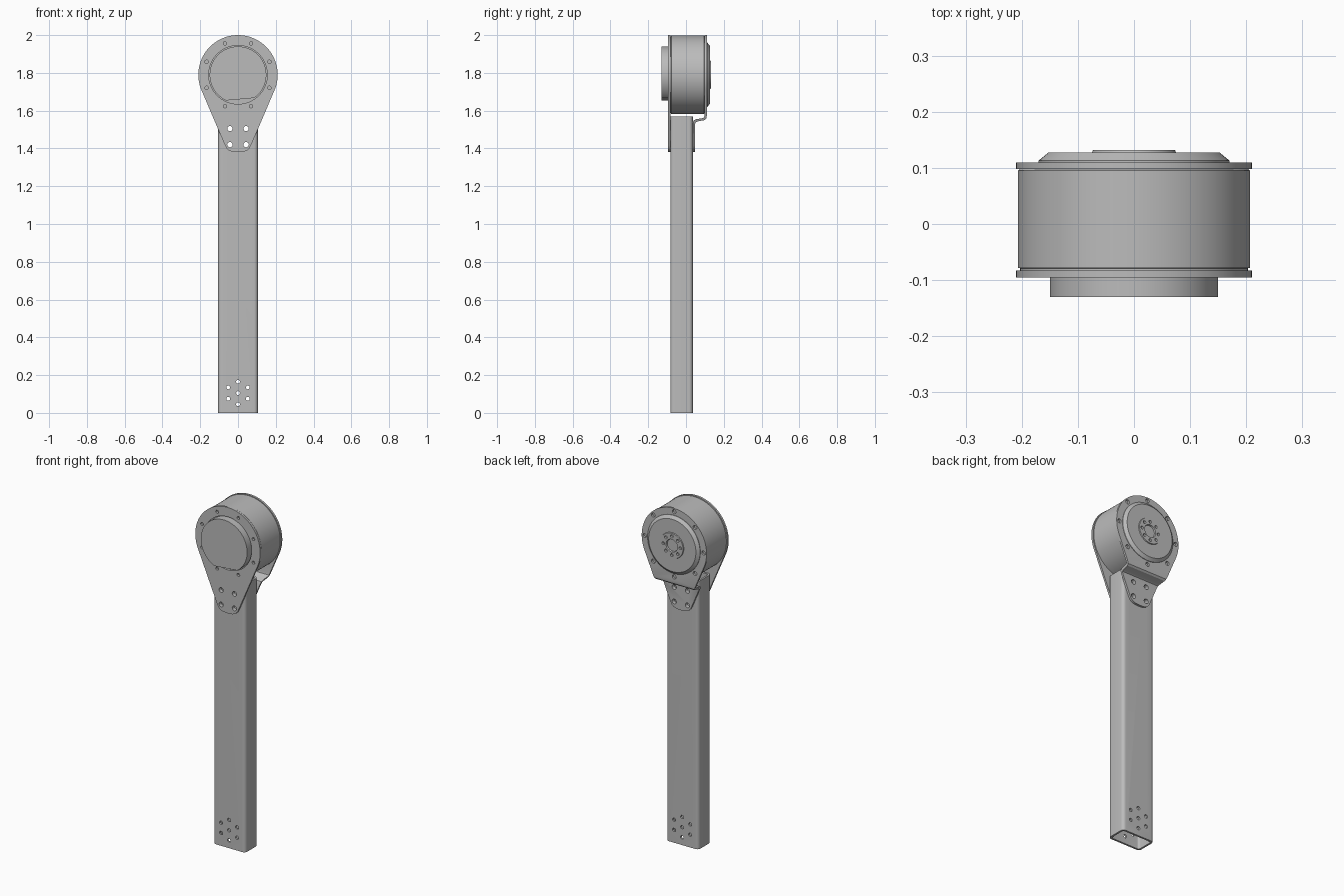
import bpy, bmesh
from math import sin, cos, pi, radians
from mathutils import Vector

if "Cube" in bpy.data.objects:
    bpy.data.objects.remove(bpy.data.objects["Cube"], do_unlink=True)

grey = bpy.data.materials.new("plain grey metal")
grey.use_nodes = True
COLOUR = (0.5, 0.5, 0.5, 1)
grey.diffuse_color = COLOUR
grey.node_tree.nodes["Principled BSDF"].inputs["Base Color"].default_value = COLOUR

HUB = 1.79           # height of the motor axis
AXES = {"x": lambda u, v, w: (w, u, v),
        "y": lambda u, v, w: (u, w, v),
        "z": lambda u, v, w: (u, v, w)}


def finish(name, bm):
    bmesh.ops.remove_doubles(bm, verts=bm.verts, dist=1e-5)
    bmesh.ops.recalc_face_normals(bm, faces=bm.faces)
    mesh = bpy.data.meshes.new(name)
    bm.to_mesh(mesh)
    bm.free()
    mesh.materials.append(grey)
    obj = bpy.data.objects.new(name, mesh)
    bpy.context.scene.collection.objects.link(obj)
    return obj


def add_prism(bm, outline, start, end, axis):
    place = AXES[axis]
    face = bm.faces.new([bm.verts.new(place(u, v, start)) for u, v in outline])
    moved = bmesh.ops.extrude_face_region(bm, geom=[face])["geom"]
    verts = [g for g in moved if isinstance(g, bmesh.types.BMVert)]
    bmesh.ops.translate(bm, verts=verts, vec=Vector(place(0, 0, end - start)))


def prism(name, outline, start, end, axis="y"):
    bm = bmesh.new()
    add_prism(bm, outline, start, end, axis)
    return finish(name, bm)


def arc(cx, cy, r, a0, a1, n):
    steps = [radians(a0 + (a1 - a0) * i / n) for i in range(n + 1)]
    return [(cx + r * cos(a), cy + r * sin(a)) for a in steps]


def circle(cx, cy, r, n=24):
    return arc(cx, cy, r, 0, 360, n)[:-1]


def ring(radius, count, offset=0.0, cz=HUB):
    return [(radius * cos(offset + 2 * pi * i / count),
             cz + radius * sin(offset + 2 * pi * i / count)) for i in range(count)]


def lathe(name, profile, n=96):
    # Spin (radius, y) points around the motor axis
    bm = bmesh.new()
    verts = [bm.verts.new((r, y, HUB)) for r, y in profile]
    edges = [bm.edges.new(pair) for pair in zip(verts, verts[1:])]
    bmesh.ops.spin(bm, geom=verts + edges, cent=(0, 0, HUB), axis=(0, 1, 0),
                   angle=2 * pi, steps=n)
    return finish(name, bm)


def boolean(obj, cutter, operation="DIFFERENCE"):
    cutter.hide_render = True
    mod = obj.modifiers.new("cut", "BOOLEAN")
    mod.operation, mod.object, mod.solver = operation, cutter, "EXACT"
    graph = bpy.context.evaluated_depsgraph_get()
    obj.data = bpy.data.meshes.new_from_object(obj.evaluated_get(graph))
    obj.modifiers.clear()
    bpy.data.objects.remove(cutter, do_unlink=True)


def drill(obj, holes, start, end):
    bm = bmesh.new()
    for x, z, r in holes:
        add_prism(bm, circle(x, z, r, 64 if r > 0.1 else 20), start, end, "y")
    boolean(obj, finish("drill_cutter", bm))


def rounded_rect(x, y0, y1, r):
    return (arc(x - r, y1 - r, r, 0, 90, 6) + arc(r - x, y1 - r, r, 90, 180, 6)
            + arc(r - x, y0 + r, r, 180, 270, 6) + arc(x - r, y0 + r, r, 270, 360, 6))


# Shared hole patterns
bracket_bolts = [(x, z, 0.014) for x in (-0.043, 0.043) for z in (1.42, 1.505)]
foot_bolts = [(0, 0.105, 0.01)] + [(x, z, 0.01) for x, z in ring(0.06, 6, pi / 6, 0.105)]

# Hollow rectangular tube
tube = prism("arm_tube", rounded_rect(0.105, -0.083, 0.036, 0.02), 0, 1.57, "z")
boolean(tube, prism("bore", rounded_rect(0.094, -0.072, 0.025, 0.012), -0.1, 1.7, "z"))
drill(tube, bracket_bolts + foot_bolts, -0.2, 0.2)

# Teardrop outline shared by both brackets
tip = [(0.068, 1.415), (0.06, 1.4), (0.048, 1.389), (0.03, 1.382)]
teardrop = (arc(0, HUB, 0.21, -24, 204, 80) + [(-x, z) for x, z in tip]
            + [(0, 1.38)] + tip[::-1])

# Flat front bracket
front = prism("front_bracket", teardrop, -0.095, -0.083)
rim_bolts = [(x, z, 0.009) for x, z in ring(0.18, 8, pi / 8)]
drill(front, bracket_bolts + rim_bolts + [(0, HUB, 0.155)], -0.2, -0.03)

# Rear bracket, folded inward to meet the tube
fold = [(0.098, 2.1), (0.11, 2.1), (0.11, 1.572), (0.107, 1.558), (0.098, 1.55),
        (0.06, 1.543), (0.051, 1.538), (0.048, 1.528), (0.048, 1.3),
        (0.036, 1.3), (0.036, 1.535), (0.04, 1.547), (0.05, 1.554),
        (0.09, 1.561), (0.096, 1.566), (0.098, 1.574)]
rear = prism("rear_bracket", fold, -0.3, 0.3, "x")
boolean(rear, prism("outline_cutter", teardrop, -0.1, 0.3), "INTERSECT")
drill(rear, bracket_bolts + [(x, z, 0.012) for x, z in ring(0.191, 8)], 0, 0.2)

# Motor drum with a thin groove behind the front bracket
drum = lathe("motor_drum", [(0, -0.083), (0.203, -0.083), (0.203, -0.079),
                            (0.207, -0.078), (0.207, 0.095), (0.204, 0.098), (0, 0.098)])

# Front cap with a slightly tilted flat
cap = prism("front_cap", arc(0, HUB, 0.15, -55, 245, 80), -0.13, -0.082)

# Rear output cover with hub and bolt circle
cover = lathe("output_cover", [(0, 0.105), (0.17, 0.105), (0.17, 0.113), (0.153, 0.127),
                               (0.075, 0.127), (0.073, 0.132), (0.037, 0.132),
                               (0.035, 0.123), (0, 0.123)])
drill(cover, [(x, z, 0.0085) for x, z in ring(0.055, 8)], 0.12, 0.2)

# Smooth the round surfaces, keep the edges sharp
bpy.ops.object.select_all(action="DESELECT")
for part in (tube, front, rear, drum, cap, cover):
    part.select_set(True)
bpy.context.view_layer.objects.active = tube
bpy.ops.object.shade_smooth_by_angle(angle=radians(30))
